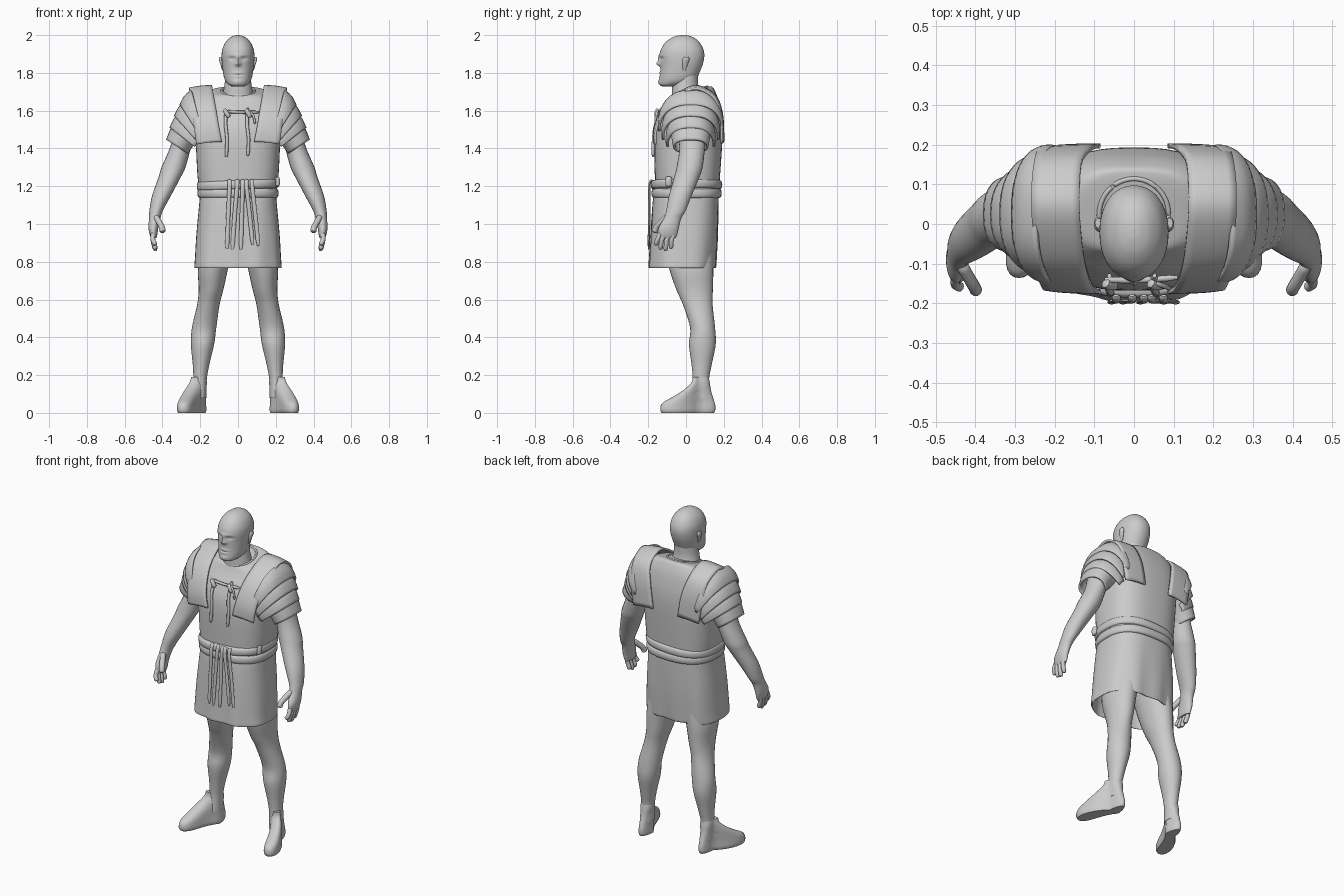
import bpy, bmesh, math
from mathutils import Vector

grey = bpy.data.materials.new("plain grey")
grey.diffuse_color = (0.6, 0.6, 0.6, 1)


def skin(name, rows, closed=True, caps=True, mirror=False, thick=0, angle=50):
    """Bridge rows of points into a smooth surface."""
    bm = bmesh.new()
    vs = [[bm.verts.new(p) for p in r] for r in rows]
    n = len(rows[0])
    for a, b in zip(vs, vs[1:]):
        for i in range(n if closed else n - 1):
            j = (i + 1) % n
            bm.faces.new((a[i], a[j], b[j], b[i]))
    if closed and caps:
        bm.faces.new(vs[0])
        bm.faces.new(vs[-1])
    bmesh.ops.recalc_face_normals(bm, faces=bm.faces)
    me = bpy.data.meshes.new(name)
    bm.to_mesh(me)
    bm.free()
    me.materials.append(grey)
    ob = bpy.data.objects.new(name, me)
    bpy.context.collection.objects.link(ob)
    bpy.ops.object.select_all(action='DESELECT')
    bpy.context.view_layer.objects.active = ob
    ob.select_set(True)
    bpy.ops.object.shade_smooth_by_angle(angle=math.radians(angle))
    if thick:
        m = ob.modifiers.new("thickness", 'SOLIDIFY')
        m.thickness, m.offset = thick, 0
    if mirror:
        ob.modifiers.new("mirror", 'MIRROR').use_mirror_merge = False
    return ob


def spline(pts, sub):
    """Smooth interpolation through tuples of any length."""
    out = []
    for i in range(len(pts) - 1):
        p0, p1, p2 = pts[max(i - 1, 0)], pts[i], pts[i + 1]
        p3 = pts[min(i + 2, len(pts) - 1)]
        for k in range(sub):
            t = k / sub
            out.append(tuple(0.5 * (2 * b + (c - a) * t + (2 * a - 5 * b + 4 * c - d) * t * t
                                    + (3 * b - a - 3 * c + d) * t ** 3)
                             for a, b, c, d in zip(p0, p1, p2, p3)))
    return out + [tuple(pts[-1])]


def loft(name, rings, seg=32, sub=5, n=2.0, fn=None, **kw):
    """Rings are (z, x_min, x_max, y_front, y_back); n squares the section."""
    rows = []
    for z, x0, x1, y0, y1 in spline(rings, sub):
        row = []
        for i in range(seg):
            a = math.tau * i / seg
            c, s = math.cos(a), math.sin(a)
            p = Vector(((x0 + x1) / 2 + (x1 - x0) / 2 * math.copysign(abs(c) ** (2 / n), c),
                        (y0 + y1) / 2 + (y1 - y0) / 2 * math.copysign(abs(s) ** (2 / n), s), z))
            row.append(fn(p) if fn else p)
        rows.append(row)
    return skin(name, rows, **kw)


def even(rings):
    return [(z, -r, r, f, b) for z, r, f, b in rings]


def tube(name, path, rx, ry=None, seg=10, sub=4, **kw):
    """Tube or flat strap along a path; rx is measured along x where possible."""
    ry = ry or rx
    pts = [Vector(p) for p in spline(path, sub)]
    rows = []
    for i, p in enumerate(pts):
        t = (pts[min(i + 1, len(pts) - 1)] - pts[max(i - 1, 0)]).normalized()
        ref = Vector((1, 0, 0)) if abs(t.x) < 0.8 else Vector((0, 0, 1))
        u = (ref - t * ref.dot(t)).normalized()
        v = t.cross(u)
        k = 0.6 if i in (0, len(pts) - 1) else 1
        rows.append([p + k * (u * rx * math.cos(math.tau * j / seg) + v * ry * math.sin(math.tau * j / seg))
                     for j in range(seg)])
    return skin(name, rows, **kw)


# head with a sculpted face: (x, z, width, height, depth), negative is outward
FACE = [(0, 1.847, .014, .011, -.018), (0, 1.868, .010, .02, -.011), (0, 1.893, .045, .010, -.004),
        (.033, 1.876, .017, .010, .008), (-.033, 1.876, .017, .010, .008), (0, 1.800, .026, .006, -.004),
        (0, 1.789, .026, .003, .003), (0, 1.780, .022, .006, -.003), (0, 1.752, .022, .012, -.005)]


def face(p):
    if p.y < -.04:
        x, z = p.x, p.z
        p.y += sum(d * math.exp(-((x - a) / w) ** 2 - ((z - b) / h) ** 2) for a, b, w, h, d in FACE)
    return p


loft("head", even([(1.728, .03, -.125, -.04), (1.737, .05, -.14, -.01), (1.755, .066, -.142, .035),
                   (1.78, .075, -.139, .06), (1.81, .08, -.136, .075), (1.85, .085, -.136, .09),
                   (1.89, .087, -.139, .097), (1.925, .083, -.132, .092), (1.96, .068, -.11, .073),
                   (1.985, .044, -.078, .045), (1.997, .02, -.045, .015), (2.0, .004, -.02, -.01)]),
     seg=72, sub=8, n=2.15, fn=face)
loft("neck", even([(1.6, .1, -.08, .1), (1.68, .083, -.075, .078), (1.74, .071, -.073, .064),
                   (1.83, .064, -.06, .068)]))
loft("ear", [(1.812, .076, .083, -.016, -.004), (1.84, .078, .092, -.02, .008),
             (1.87, .08, .101, -.018, .018), (1.885, .082, .098, -.01, .014)], seg=14, mirror=True)


# breastplate and back, neckline higher behind than in front
def neckline(p):
    p.z += .25 * (p.y - .03) * min(1, max(0, (p.z - 1.6) / .1))
    return p


loft("torso", even([(1.14, .2, -.162, .172), (1.25, .214, -.165, .18), (1.4, .222, -.168, .19),
                    (1.5, .226, -.158, .193), (1.58, .222, -.128, .187), (1.64, .21, -.1, .172),
                    (1.68, .18, -.082, .153), (1.7, .14, -.074, .138), (1.706, .088, -.066, .118)]),
     seg=48, n=2.7, fn=neckline)
collar = [(.088 * math.cos(a), .022 + .092 * math.sin(a), 1.704 + .023 * math.sin(a))
          for a in (math.tau * i / 16 for i in range(17))]
tube("collar", collar, .006)

# shoulder pads: (y, z, inner x, outer x) from front hem over the top to back hem
PAD = [(-.17, 1.435, .085, .22), (-.165, 1.51, .1, .23), (-.13, 1.6, .115, .243), (-.07, 1.67, .128, .252),
       (.03, 1.727, .137, .257), (.1, 1.717, .137, .257), (.162, 1.668, .13, .25), (.192, 1.57, .105, .24),
       (.197, 1.44, .085, .22)]
rows = []
for y, z, xi, xo in spline(PAD, 4):
    rows.append([(xi + (xo - xi) * t, .02 + (y - .02) * (1 - .04 * t ** 3), z - .014 * t ** 2)
                 for t in (k / 6 for k in range(7))])
skin("shoulder_pad", rows, closed=False, thick=.012, mirror=True)


# overlapping upper-arm plates, each edge: apex x, z, base x, z, half depth
def edge(ax, az, bx, bz, ry, full=False):
    n, span = (28, math.tau) if full else (24, math.pi * 1.1)
    pts = []
    for i in range(n if full else n + 1):
        a = span * (i / n - .5)
        s = (1 - math.cos(a)) / (2 if full else 1)
        d = math.copysign(abs(math.sin(a)) ** .8, a)
        pts.append((ax + (bx - ax) * s, .025 + ry * d, az + (bz - az) * s))
    return pts


PLATES = [((.245, 1.705, .2, 1.53, .168), (.304, 1.63, .228, 1.51, .165)),
          ((.268, 1.655, .2, 1.5, .148), (.334, 1.57, .238, 1.462, .146)),
          ((.296, 1.595, .215, 1.46, .126), (.357, 1.508, .245, 1.422, .122))]
for i, (top, bottom) in enumerate(PLATES):
    mid = [(a + b) / 2 + d for a, b, d in zip(top, bottom, (.007, .006, .003, 0, .003))]
    skin(f"arm_plate_{i + 1}", [edge(*e) for e in spline([top, mid, bottom], 3)],
         closed=False, thick=.012, mirror=True)
skin("sleeve", [edge(*e, full=True) for e in spline(
    [(.30, 1.59, .17, 1.47, .1), (.344, 1.52, .23, 1.43, .098), (.375, 1.445, .27, 1.375, .088)], 4)],
    caps=False, thick=.012, mirror=True)

# arms and hands
loft("arm", [(1.62, .2, .27, -.03, .09), (1.5, .22, .33, -.045, .105), (1.4, .25, .362, -.035, .1),
             (1.3, .278, .405, -.05, .088), (1.25, .302, .42, -.062, .072), (1.15, .355, .455, -.09, .03),
             (1.07, .398, .469, -.105, -.002), (1.03, .411, .471, -.118, -.025),
             (.98, .422, .474, -.145, -.038), (.945, .427, .468, -.15, -.046), (.925, .432, .46, -.144, -.054)],
     seg=24, mirror=True)
FINGERS = [(-.136, -.160, .89), (-.112, -.136, .866), (-.088, -.108, .858), (-.064, -.08, .87)]
for i, (y0, y1, z1) in enumerate(FINGERS):
    tube(f"finger_{i + 1}", [(.449, y0, .955), (.45, (y0 + y1) / 2 - .004, .915), (.436, y1, z1)],
         .0125, mirror=True)
tube("thumb", [(.436, -.10, 1.04), (.418, -.132, 1.01), (.403, -.158, .982), (.398, -.168, .955)],
     .016, mirror=True)


# tunic skirt with soft folds, open below
def folds(p):
    k = max(0, 1.12 - p.z)
    p.y += .014 * k * math.sin(p.x * 45) * (1 if p.y < 0 else -1)
    return p


loft("skirt", even([(1.17, .2, -.168, .172), (1.1, .206, -.178, .172), (.95, .22, -.187, .168),
                    (.82, .228, -.193, .16), (.775, .231, -.195, .156), (.77, .226, -.189, .15),
                    (.8, .221, -.184, .149), (1.1, .195, -.16, .155)]), seg=64, n=2.7, fn=folds)


# two belt bands, the upper one slanting
def belt(name, z0, z1, slope, out):
    def tilt(p):
        p.z += slope * p.x
        return p
    h = z1 - z0
    loft(name, even([(z0, .2, -.165, .172), (z0 + .1 * h, .208 + out, -.175 - out, .181 + out),
                     (z0 + .5 * h, .212 + out, -.18 - out, .186 + out),
                     (z0 + .9 * h, .208 + out, -.175 - out, .181 + out), (z1, .2, -.165, .172)]),
         seg=48, sub=3, n=2.5, fn=tilt)


belt("lower_belt", 1.138, 1.188, 0, .003)
belt("upper_belt", 1.183, 1.232, .04, .006)
tube("belt_knot", [(.205, -.09, 1.25), (.211, -.092, 1.225), (.207, -.09, 1.2)], .012, .018)

# hanging belt straps: top x, bottom x, bottom z
for i, (x0, x1, z1) in enumerate([(-.045, -.058, .87), (-.005, -.03, .865), (.025, .015, .865),
                                  (.045, .078, .89), (.075, .108, .885)]):
    tube(f"belt_strap_{i + 1}", [(x0, -.18, 1.235), (x0, -.194, 1.2), ((x0 + x1) / 2, -.194, 1.05),
                                 (x1, -.198, z1)], .011, .006, seg=8)

# chest lacing with knots and loose ends
tube("lace_bar", [(-.075, -.14, 1.597), (0, -.142, 1.592), (.11, -.135, 1.592)], .008)
for i, (x, top, low) in enumerate([(-.062, 1.6, 1.355), (.052, 1.615, 1.36)]):
    tube(f"lace_{i + 1}", [(x, -.13, top), (x - .004, -.16, 1.53), (x + .004, -.172, 1.45),
                           (x, -.174, low)], .009)
    tube(f"lace_knot_{i + 1}", [(x - .012, -.148, 1.605), (x, -.155, 1.59), (x + .014, -.155, 1.565)], .012)
tube("lace_loose_end", [(.055, -.15, 1.6), (.08, -.158, 1.575), (.09, -.163, 1.53)], .006)

# legs
loft("leg", [(.98, .01, .185, -.12, .14), (.85, .035, .2, -.105, .145), (.75, .056, .212, -.085, .145),
             (.65, .078, .208, -.05, .142), (.57, .098, .217, -.015, .141), (.45, .115, .244, .022, .154),
             (.36, .127, .249, .016, .157), (.25, .153, .239, .03, .135), (.17, .166, .236, .036, .122),
             (.08, .168, .236, .03, .135)], seg=28, mirror=True)


# feet splayed outward, widest at the ball
def splay(p):
    d = max(0, .07 - p.y)
    p.x += .1 * (1 - math.exp(-d / .1)) + (p.x - .202) * d * 2.4
    return p


loft("foot", [(0, .169, .236, -.13, .148), (.015, .165, .24, -.136, .155), (.04, .166, .239, -.133, .155),
              (.06, .167, .238, -.115, .15), (.085, .167, .238, -.07, .142), (.12, .167, .239, -.015, .132),
              (.16, .165, .239, .028, .126), (.19, .168, .235, .036, .12)],
     seg=32, sub=4, n=2.3, fn=splay, mirror=True)
